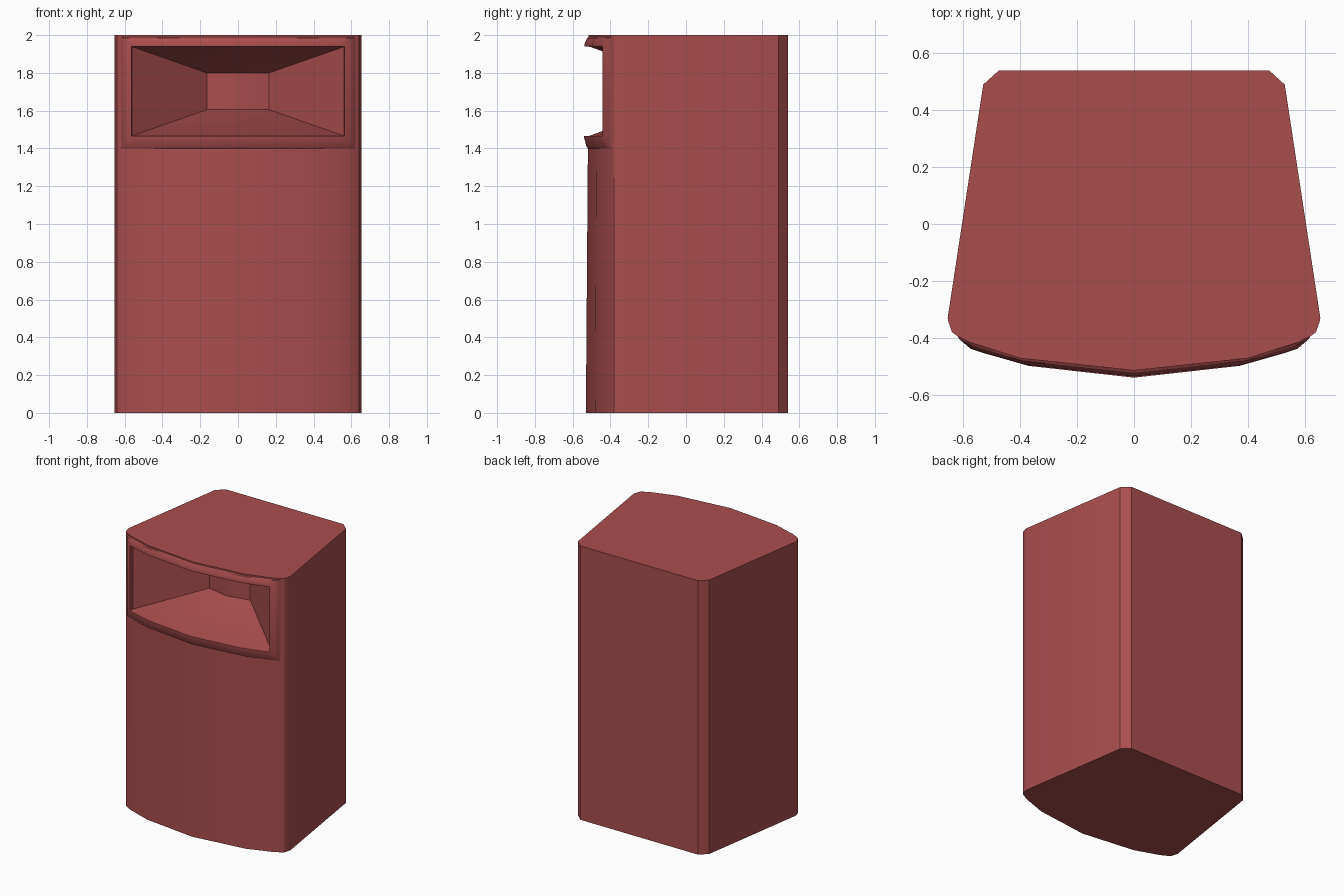
import bpy, bmesh, math

if "Cube" in bpy.data.objects:
    bpy.data.objects.remove(bpy.data.objects["Cube"])

# Right half of the footprint's front curve (x, y), then side and back corners
FRONT = [(0, -.515), (.4, -.472), (.575, -.417), (.62, -.395)]
SIDE = [(.64, -.38), (.652, -.345), (.655, -.33), (.53, .49), (.475, .54)]
LEVELS = [0, 1.40, 1.99, 2.0]

red = bpy.data.materials.new("red_paint")
red.diffuse_color = (.4, .075, .075, 1)
red.use_nodes = True
red.node_tree.nodes["Principled BSDF"].inputs["Base Color"].default_value = red.diffuse_color


def front_y(x, z):
    """Depth of the curved front, which leans out slightly towards the floor."""
    a = abs(x)
    for (x0, y0), (x1, y1) in zip(FRONT, FRONT[1:]):
        if a <= x1 + 1e-6:
            y = y0 + (y1 - y0) * (a - x0) / (x1 - x0)
            break
    return y - .0075 * (2 - z) * (1 - (a / .62) ** 2)


def finish(bm, name):
    mesh = bpy.data.meshes.new(name)
    bm.to_mesh(mesh)
    bm.free()
    ob = bpy.data.objects.new(name, mesh)
    bpy.context.collection.objects.link(ob)
    mesh.materials.append(red)
    bpy.ops.object.select_all(action='DESELECT')
    bpy.context.view_layer.objects.active = ob
    ob.select_set(True)
    bpy.ops.object.shade_smooth_by_angle(angle=math.radians(30))
    return ob


def bridge(bm, a, b, skip=()):
    n = len(a)
    for i in range(n):
        if i not in skip:
            j = (i + 1) % n
            bm.faces.new((a[i], a[j], b[j], b[i]))


# Cabinet: stacked footprints, with the front left open where the horn sits
front_x = [-p[0] for p in FRONT[:0:-1]] + [p[0] for p in FRONT]
bm = bmesh.new()
loops = []
for z in LEVELS:
    pts = [(x, front_y(x, z)) for x in front_x] + SIDE
    pts += [(-x, y) for x, y in reversed(SIDE)]
    loops.append([bm.verts.new((x, y, z)) for x, y in pts])
for k in range(3):
    bridge(bm, loops[k], loops[k + 1], range(len(front_x) - 1) if k == 1 else ())
bm.faces.new(loops[0][::-1])
bm.faces.new(loops[-1])
finish(bm, "cabinet")

# Horn: raised frame, short straight lip, flare and throat as nested rings
bm = bmesh.new()
fractions = [x / .62 for x in front_x]


def ring(half, z0, z1, depth):
    xs = [f * half for f in fractions]
    pts = [(x, z0) for x in xs] + [(x, z1) for x in reversed(xs)]
    return [bm.verts.new((x, depth(x, z), z)) for x, z in pts]


def raised(h):
    return lambda x, z: front_y(x, z) - h


rings = [
    ring(.62, 1.40, 1.99, raised(0)),
    ring(.612, 1.41, 1.985, raised(.008)),
    ring(.59, 1.44, 1.97, raised(.015)),
    ring(.575, 1.458, 1.955, raised(.021)),
    ring(.565, 1.465, 1.94, raised(.021)),
    ring(.56, 1.467, 1.938, raised(-.008)),
    ring(.165, 1.605, 1.80, lambda x, z: -.13 + .035 * abs(x) / .165),
]
for a, b in zip(rings, rings[1:]):
    bridge(bm, a, b)
throat, n = rings[-1], len(fractions)
for j in range(n - 1):
    bm.faces.new((throat[j], throat[j + 1], throat[2 * n - 2 - j], throat[2 * n - 1 - j]))
finish(bm, "horn")
